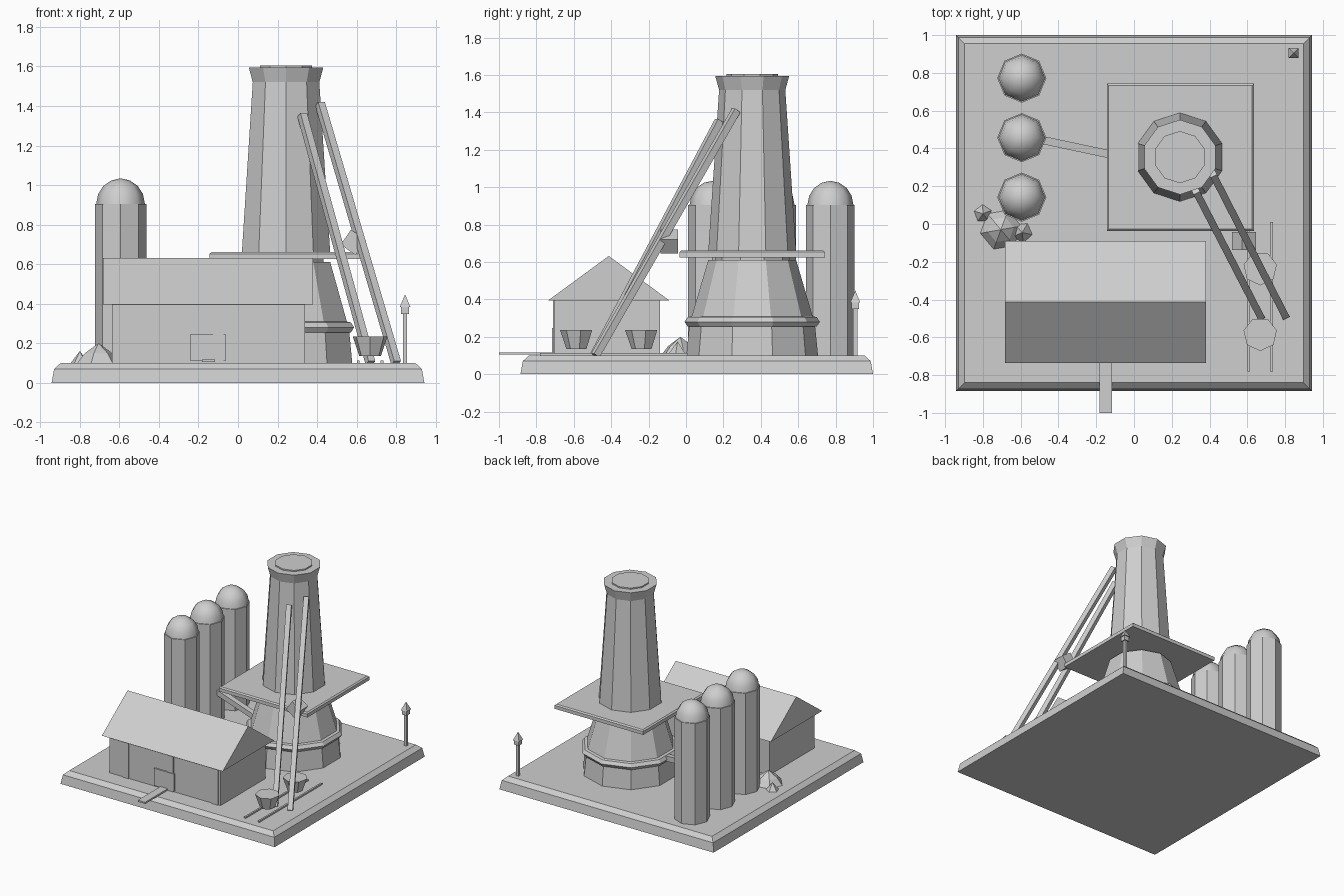
import bpy, math
from mathutils import Vector, Matrix

if "Cube" in bpy.data.objects:
    bpy.data.objects.remove(bpy.data.objects["Cube"])

grey = bpy.data.materials.new("light_grey")
grey.diffuse_color = (0.62, 0.62, 0.62, 1)
grey.use_nodes = True
grey.node_tree.nodes["Principled BSDF"].inputs["Base Color"].default_value = grey.diffuse_color


def add(name, verts, faces):
    me = bpy.data.meshes.new(name)
    me.from_pydata(verts, [], faces)
    me.update()
    me.materials.append(grey)
    ob = bpy.data.objects.new(name, me)
    bpy.context.collection.objects.link(ob)
    return ob


def lathe(name, cx, cy, profile, n, phase=0.0):
    """Revolve (radius, z) points upward into an n-sided capped solid."""
    verts, faces, rings = [], [], []
    for r, z in profile:
        start = len(verts)
        if r == 0:
            verts.append((cx, cy, z))
            rings.append([start] * n)
            continue
        for i in range(n):
            a = math.radians(phase) + 2 * math.pi * i / n
            verts.append((cx + r * math.cos(a), cy + r * math.sin(a), z))
        rings.append(list(range(start, start + n)))
    for lo, hi in zip(rings, rings[1:]):
        for i in range(n):
            j = (i + 1) % n
            quad = [lo[i], lo[j], hi[j], hi[i]]
            faces.append(list(dict.fromkeys(quad)))
    faces.append(rings[0][::-1])
    if profile[-1][0] > 0:
        faces.append(rings[-1])
    return add(name, verts, faces)


def square(name, cx, cy, profile):
    """Square slab from (half width, z) points."""
    return lathe(name, cx, cy, [(h * math.sqrt(2), z) for h, z in profile], 4, 45)


CUBE = [(0, 3, 2, 1), (4, 5, 6, 7), (0, 1, 5, 4), (1, 2, 6, 5), (2, 3, 7, 6), (3, 0, 4, 7)]


def box(name, x, y, z):
    verts = [(x[i], y[j], z[k]) for k in (0, 1) for i, j in ((0, 0), (1, 0), (1, 1), (0, 1))]
    return add(name, verts, CUBE)


def beam(name, a, b, w):
    """Square bar of width w from a to b."""
    a, b = Vector(a), Vector(b)
    d = b - a
    ob = box(name, (-w / 2, w / 2), (-w / 2, w / 2), (0, d.length))
    ob.data.transform(Matrix.Translation(a) @ d.to_track_quat('Z', 'Y').to_matrix().to_4x4())
    return ob


# Base slab
square("base", 0, 0.0575, [(0.9425, 0), (0.93, 0.07), (0.897, 0.1)])

# Furnace and stack
FX, FY = 0.243, 0.354
lathe("furnace_body", FX, FY, [(0.352, 0.1), (0.335, 0.27), (0.235, 0.61)], 10, 90)
lathe("furnace_neck", FX, FY, [(0.2, 0.6), (0.2, 0.63)], 10, 90)
lathe("furnace_ring", FX, FY, [(0.325, 0.253), (0.345, 0.255), (0.362, 0.28),
                               (0.345, 0.305), (0.32, 0.31)], 10, 90)
square("platform", FX + 0.003, FY, [(0.39, 0.625), (0.39, 0.652), (0.38, 0.661)])
lathe("stack", FX, FY, [(0.235, 0.655), (0.177, 1.52), (0.198, 1.595)], 10, 90)
lathe("stack_cap", FX, FY, [(0.138, 1.58), (0.138, 1.605)], 10, 90)

# Hoist beams and skip
beam("hoist_beam_left", (0.67, -0.49, 0.1), (0.325, 0.178, 1.355), 0.038)
beam("hoist_beam_right", (0.80, -0.485, 0.1), (0.415, 0.268, 1.41), 0.038)
skip = box("skip_box", (-0.046, 0.046), (-0.047, 0.047), (-0.046, 0.046))
skip.data.transform(Matrix.Translation((0.583, -0.09, 0.71)) @ Matrix.Rotation(math.radians(35), 4, 'Y'))

# Silos with domes
for i in range(3):
    y = 0.772 - 0.315 * i
    lathe(f"silo_{i}", -0.594, y, [(0.13, 0.1), (0.13, 0.905)], 8)
    dome = [(0.123 * math.cos(t * math.pi / 8), 0.905 + 0.128 * math.sin(t * math.pi / 8)) for t in range(4)]
    ob = lathe(f"silo_dome_{i}", -0.594, y, dome + [(0, 1.034)], 8)
    for p in ob.data.polygons:
        p.use_smooth = len(p.vertices) < 8
beam("feed_pipe", (-0.52, 0.452, 0.355), (-0.04, 0.35, 0.275), 0.042)

# House
box("house_walls", (-0.637, 0.34), (-0.704, -0.139), (0.1, 0.4))
x0, x1, ye, yr, yb = -0.683, 0.38, -0.736, -0.413, -0.09
add("house_roof",
    [(x0, ye, 0.395), (x0, yr, 0.632), (x0, yb, 0.395), (x1, ye, 0.395), (x1, yr, 0.632), (x1, yb, 0.395)],
    [(0, 1, 2)[::-1], (3, 4, 5)[::1][::-1][::-1], (0, 3, 4, 1), (1, 4, 5, 2), (0, 2, 5, 3)])
for i in range(3):
    x = -0.493 + 0.393 * i
    box(f"house_pillar_{i}", (x - 0.0275, x + 0.0275), (-0.711, -0.69), (0.1, 0.395))
box("house_door", (-0.24, -0.063), (-0.716, -0.69), (0.11, 0.247))
box("casting_channel", (-0.182, -0.117), (-1.0, -0.6), (0.104, 0.117))

# Rails and carts
for i, x in enumerate((0.608, 0.728)):
    box(f"rail_{i}", (x - 0.007, x + 0.007), (-0.78, 0.01), (0.098, 0.112))
for i, y in enumerate((-0.583, -0.235)):
    lathe(f"cart_{i}", 0.668, y, [(0.056, 0.135), (0.09, 0.235)], 7, -90)

# Lamp post
square("lamp_post", 0.845, 0.905, [(0.011, 0.1), (0.011, 0.36)])
square("lamp_head", 0.845, 0.905, [(0.02, 0.348), (0.02, 0.39)])
square("lamp_roof", 0.845, 0.905, [(0.027, 0.383), (0, 0.447)])

# Rubble heap
lathe("rubble_small", -0.8, 0.055, [(0.048, 0.1), (0, 0.16)], 5, 20)
lathe("rubble_large", -0.705, -0.03, [(0.11, 0.1), (0.07, 0.15), (0, 0.2)], 6, 10)
lathe("rubble_side", -0.592, -0.045, [(0.055, 0.1), (0, 0.175)], 5, 60)
